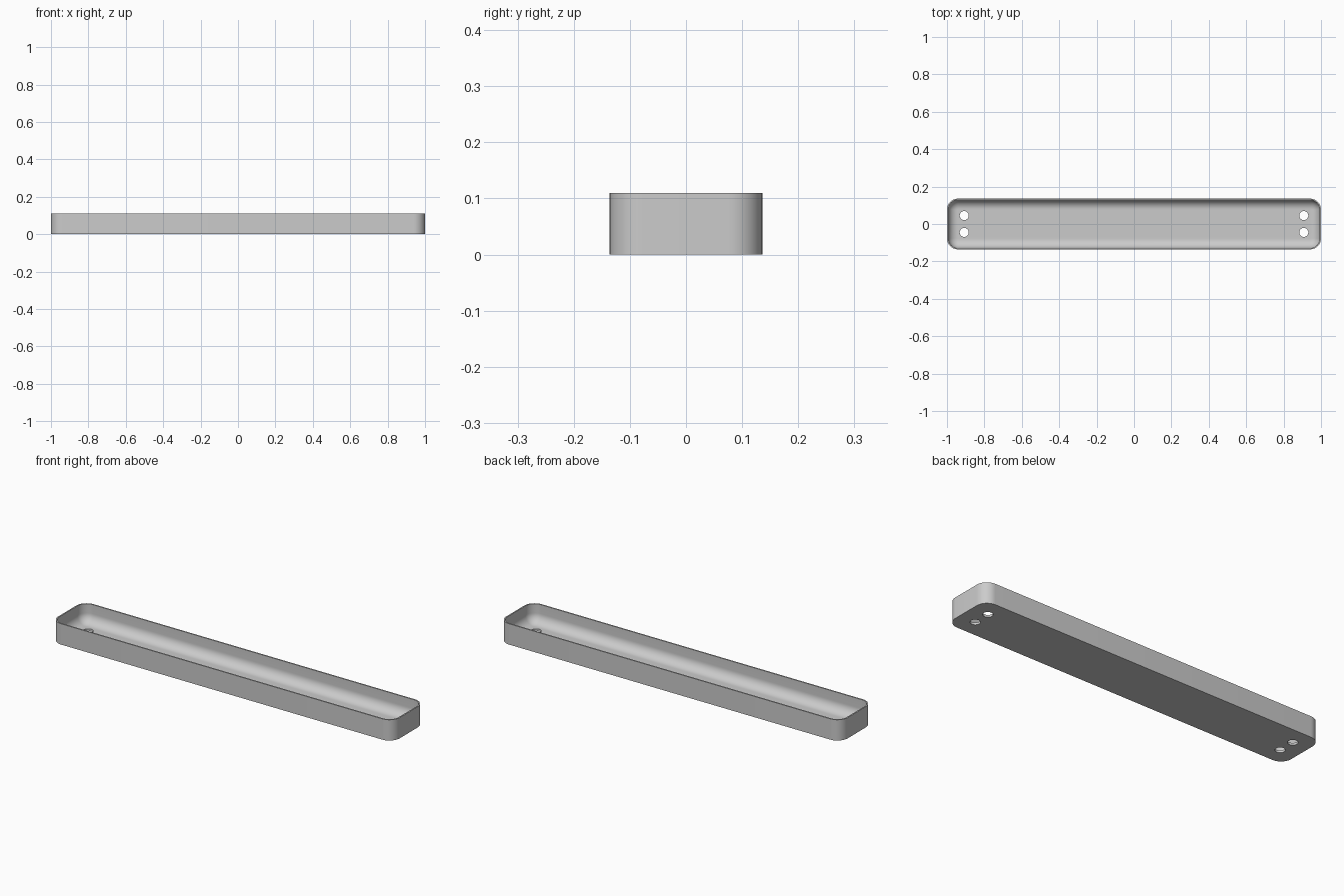
import bpy, bmesh, math

cube = bpy.data.objects.get("Cube")
if cube:
    bpy.data.objects.remove(cube, do_unlink=True)

HALF_X, HALF_Y, HEIGHT = 1.0, 0.136, 0.11
CORNER, WALL, FLOOR, FILLET = 0.06, 0.007, 0.012, 0.05
STEPS = 12

grey = bpy.data.materials.new("plain grey")
grey.use_nodes = True
colour = (0.6, 0.6, 0.6, 1)
grey.diffuse_color = colour
grey.node_tree.nodes["Principled BSDF"].inputs["Base Color"].default_value = colour


def ring(bm, inset, z):
    """Rounded rectangle of vertices, moved inwards by inset."""
    radius = CORNER - inset
    verts = []
    for i, (sx, sy) in enumerate(((1, 1), (-1, 1), (-1, -1), (1, -1))):
        for k in range(STEPS + 1):
            a = (i + k / STEPS) * math.pi / 2
            verts.append(bm.verts.new((sx * (HALF_X - CORNER) + radius * math.cos(a),
                                       sy * (HALF_Y - CORNER) + radius * math.sin(a), z)))
    return verts


# Tray shell: outer wall, rim, inner wall, rounded fillet into the floor
bm = bmesh.new()
profile = [(0, 0), (0, HEIGHT), (WALL, HEIGHT)]
for k in range(STEPS + 1):
    a = k / STEPS * math.pi / 2
    profile.append((WALL + FILLET * (1 - math.cos(a)),
                    FLOOR + FILLET * (1 - math.sin(a))))
rings = [ring(bm, inset, z) for inset, z in profile]
for low, high in zip(rings, rings[1:]):
    for i in range(len(low)):
        j = (i + 1) % len(low)
        bm.faces.new((low[i], low[j], high[j], high[i]))
bm.faces.new(rings[0][::-1])
bm.faces.new(rings[-1])
bmesh.ops.recalc_face_normals(bm, faces=bm.faces)
mesh = bpy.data.meshes.new("tray")
bm.to_mesh(mesh)
bm.free()
mesh.materials.append(grey)
tray = bpy.data.objects.new("tray", mesh)
bpy.context.collection.objects.link(tray)

# Two screw holes through the floor at each end
bm = bmesh.new()
for sx in (-1, 1):
    for sy in (-1, 1):
        made = bmesh.ops.create_cone(bm, cap_ends=True, segments=32, radius1=0.024,
                                     radius2=0.024, depth=0.08)
        bmesh.ops.translate(bm, verts=made["verts"], vec=(sx * 0.908, sy * 0.045, 0))
mesh = bpy.data.meshes.new("hole_cutter")
bm.to_mesh(mesh)
bm.free()
mesh.materials.append(grey)
cutter = bpy.data.objects.new("hole_cutter", mesh)
bpy.context.collection.objects.link(cutter)

cut = tray.modifiers.new("screw_holes", "BOOLEAN")
cut.operation = "DIFFERENCE"
cut.solver = "EXACT"
cut.object = cutter

bpy.ops.object.select_all(action="DESELECT")
tray.select_set(True)
bpy.context.view_layer.objects.active = tray
bpy.ops.object.modifier_apply(modifier=cut.name)
bpy.data.objects.remove(cutter, do_unlink=True)
bpy.ops.object.shade_smooth_by_angle(angle=math.radians(35))
